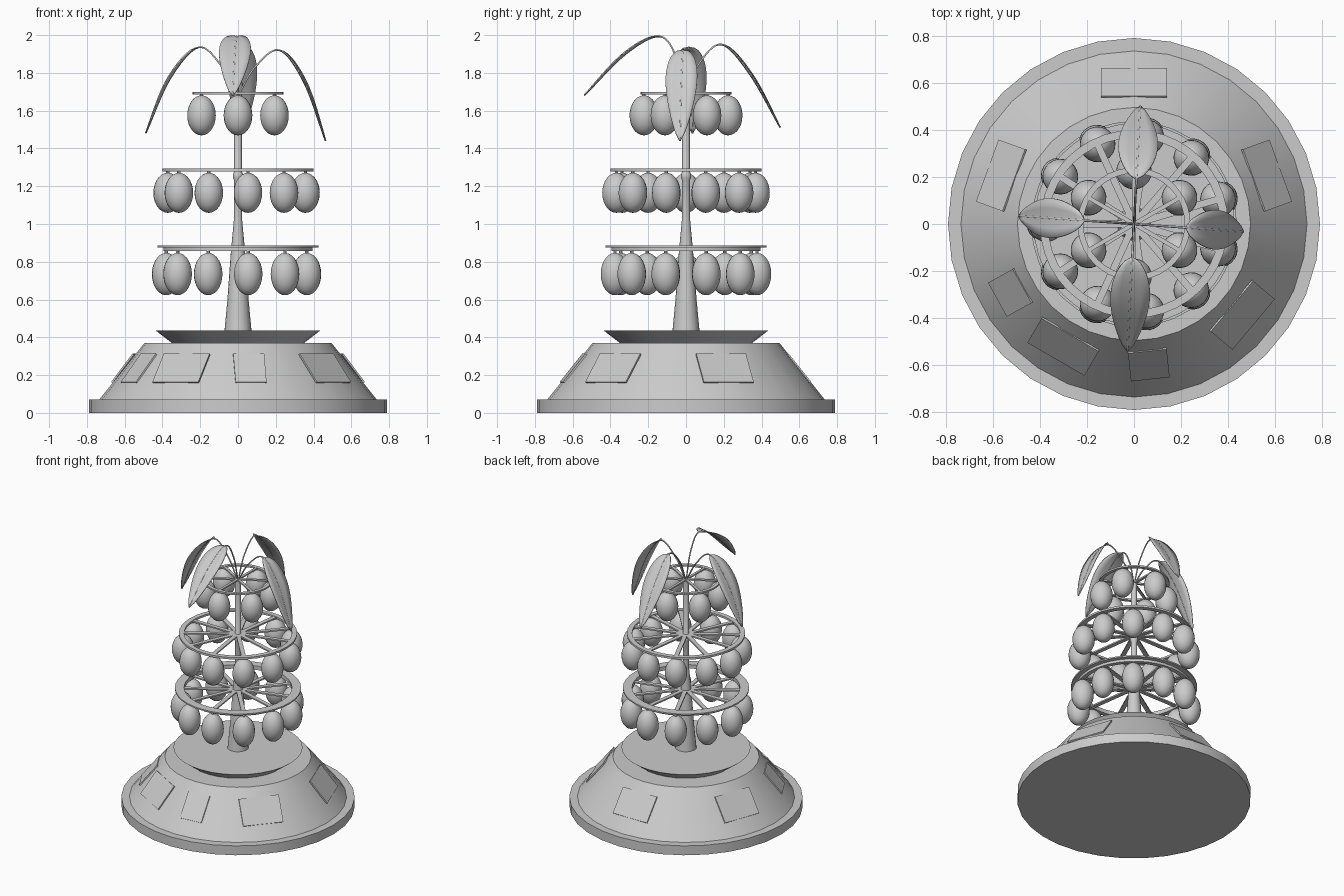
import bpy, bmesh, math
from mathutils import Vector, Matrix

if "Cube" in bpy.data.objects:
    bpy.data.objects.remove(bpy.data.objects["Cube"])

grey = bpy.data.materials.new("plain grey")
grey.diffuse_color = (0.6, 0.6, 0.6, 1)
grey.use_nodes = True
grey.node_tree.nodes["Principled BSDF"].inputs["Base Color"].default_value = grey.diffuse_color


def finish(name, bm, angle=35):
    bmesh.ops.recalc_face_normals(bm, faces=bm.faces)
    me = bpy.data.meshes.new(name)
    bm.to_mesh(me)
    bm.free()
    me.materials.append(grey)
    ob = bpy.data.objects.new(name, me)
    bpy.context.collection.objects.link(ob)
    bpy.ops.object.select_all(action='DESELECT')
    ob.select_set(True)
    bpy.context.view_layer.objects.active = ob
    bpy.ops.object.shade_smooth_by_angle(angle=math.radians(angle))
    return ob


def lathe(name, profile, sides=32, closed=False):
    """Turn (radius, z) points round the z axis; closed profiles make rings."""
    bm = bmesh.new()
    loops = [[bm.verts.new((r * math.cos(2 * math.pi * i / sides),
                            r * math.sin(2 * math.pi * i / sides), z))
              for i in range(sides)] for r, z in profile]
    pairs = list(zip(loops, loops[1:]))
    if closed:
        pairs.append((loops[-1], loops[0]))
    else:
        bm.faces.new(loops[0])
        bm.faces.new(loops[-1])
    for a, b in pairs:
        for i in range(sides):
            j = (i + 1) % sides
            bm.faces.new((a[i], a[j], b[j], b[i]))
    return finish(name, bm)


# Base, dish and stem
lathe("base", [(0.79, 0), (0.79, 0.07), (0.735, 0.07), (0.495, 0.37)])
lathe("dish", [(0.35, 0.37), (0.437, 0.437)])
lathe("stem", [(0.072, 0.43), (0.056, 0.6), (0.038, 0.85), (0.022, 1.02), (0.022, 1.235),
               (0.027, 1.245), (0.027, 1.265), (0.02, 1.275), (0.02, 1.69)], 16)

# Thin panels lying on the slope of the base
slope = math.atan2(0.30, 0.24)
for k, (deg, width) in enumerate([(90, .28), (20, .28), (-40, .28), (-84, .165),
                                  (-120, .28), (-151, .165), (160, .28)]):
    bm = bmesh.new()
    bmesh.ops.create_cube(bm, size=1)
    bm.transform(Matrix.Rotation(math.radians(deg), 4, 'Z')
                 @ Matrix.Translation((0.6, 0, 0.236))
                 @ Matrix.Rotation(slope, 4, 'Y')
                 @ Matrix.Diagonal((0.192, width, 0.009, 1)))
    finish(f"base_panel_{k}", bm)


def tier(label, z, ring, count, r_fruit, z_fruit, half_h, spoke_w, start):
    """Ring with spokes and hanging fruit."""
    lathe(label + "_ring", ring, 40, True)
    r_in = min(p[0] for p in ring) + 0.01
    spokes, stalks, fruit = bmesh.new(), bmesh.new(), bmesh.new()
    for i in range(count):
        rot = Matrix.Rotation(start + 2 * math.pi * i / count, 4, 'Z')
        bmesh.ops.create_cube(spokes, size=1, matrix=rot
                              @ Matrix.Translation((r_in / 2, 0, z))
                              @ Matrix.Diagonal((r_in, spoke_w, 0.01, 1)))
        top = z_fruit + half_h - 0.01
        bmesh.ops.create_cone(stalks, cap_ends=True, segments=8, radius1=0.009,
                              radius2=0.009, depth=z - top,
                              matrix=rot @ Matrix.Translation((r_fruit, 0, (z + top) / 2)))
        bmesh.ops.create_uvsphere(fruit, u_segments=20, v_segments=14, radius=1,
                                  matrix=rot @ Matrix.Translation((r_fruit, 0, z_fruit))
                                  @ Matrix.Diagonal((0.076, 0.076, half_h, 1)))
    finish(label + "_spokes", spokes)
    finish(label + "_stalks", stalks)
    finish(label + "_fruit", fruit)


tier("lower_tier", 0.872, [(0.365, 0.856), (0.395, 0.856), (0.395, 0.875), (0.427, 0.875),
                           (0.427, 0.885), (0.365, 0.885)], 11, 0.38, 0.735, 0.112, 0.03, math.pi)
tier("middle_tier", 1.285, [(0.365, 1.279), (0.4, 1.279), (0.4, 1.293), (0.365, 1.293)],
     11, 0.372, 1.165, 0.106, 0.03, math.pi)
tier("upper_tier", 1.692, [(0.215, 1.686), (0.24, 1.686), (0.24, 1.698), (0.215, 1.698)],
     6, 0.223, 1.575, 0.106, 0.018, math.pi / 6)


def spline(pts, n):
    """Catmull-Rom samples through the points."""
    p = [2 * pts[0] - pts[1]] + pts + [2 * pts[-1] - pts[-2]]
    out = []
    for i in range(1, len(p) - 2):
        for s in range(n):
            t = s / n
            a, b, c, d = p[i - 1:i + 3]
            out.append(0.5 * (2 * b + (c - a) * t + (2 * a - 5 * b + 4 * c - d) * t * t
                              + (3 * b - a - 3 * c + d) * t ** 3))
    return out + [pts[-1]]


def leaf(label, deg, path):
    """Arching stalk, with a folded blade on its outer part."""
    rot = Matrix.Rotation(math.radians(deg), 3, 'Z')
    line = spline([Vector((r, 0, z)) for r, z in path], 8)
    # stalk and midrib
    cu = bpy.data.curves.new(label + "_stalk", 'CURVE')
    cu.dimensions = '3D'
    cu.bevel_depth = 0.005
    cu.bevel_resolution = 1
    sp = cu.splines.new('POLY')
    sp.points.add(len(line) - 1)
    for q, v in zip(sp.points, line):
        q.co = (*(rot @ v), 1)
    cu.materials.append(grey)
    bpy.context.collection.objects.link(bpy.data.objects.new(label + "_stalk", cu))
    # blade
    bm = bmesh.new()
    blade = line[16:]
    rows = []
    for i, v in enumerate(blade):
        t = i / (len(blade) - 1)
        w = 0.004 + 0.08 * math.sin(math.pi * t ** 0.9) ** 0.8 if 0 < t < 1 else 0.003
        tan = (blade[min(i + 1, len(blade) - 1)] - blade[max(i - 1, 0)]).normalized()
        up = Vector((-tan.z, 0, tan.x))
        rows.append([bm.verts.new(rot @ (v + Vector((0, w * s, 0)) + up * 0.1 * w * abs(s)))
                     for s in (-1, -0.5, 0, 0.5, 1)])
    for a, b in zip(rows, rows[1:]):
        for j in range(4):
            bm.faces.new((a[j], b[j], b[j + 1], a[j + 1]))
    ob = finish(label + "_blade", bm)
    mod = ob.modifiers.new("thickness", 'SOLIDIFY')
    mod.thickness = 0.006
    mod.offset = 0


# Four drooping leaves: stalk foot, rise, crest, bend, tip
leaf("front_leaf", 267, [(0, 1.68), (0.05, 1.88), (0.14, 1.993), (0.32, 1.9), (0.54, 1.68)])
leaf("back_leaf", 87, [(0, 1.68), (0.07, 1.85), (0.19, 1.95), (0.34, 1.79), (0.5, 1.51)])
leaf("left_leaf", 176, [(0, 1.68), (0.09, 1.84), (0.21, 1.935), (0.36, 1.77), (0.49, 1.48)])
leaf("right_leaf", -4, [(0, 1.68), (0.09, 1.83), (0.22, 1.92), (0.35, 1.75), (0.465, 1.44)])
